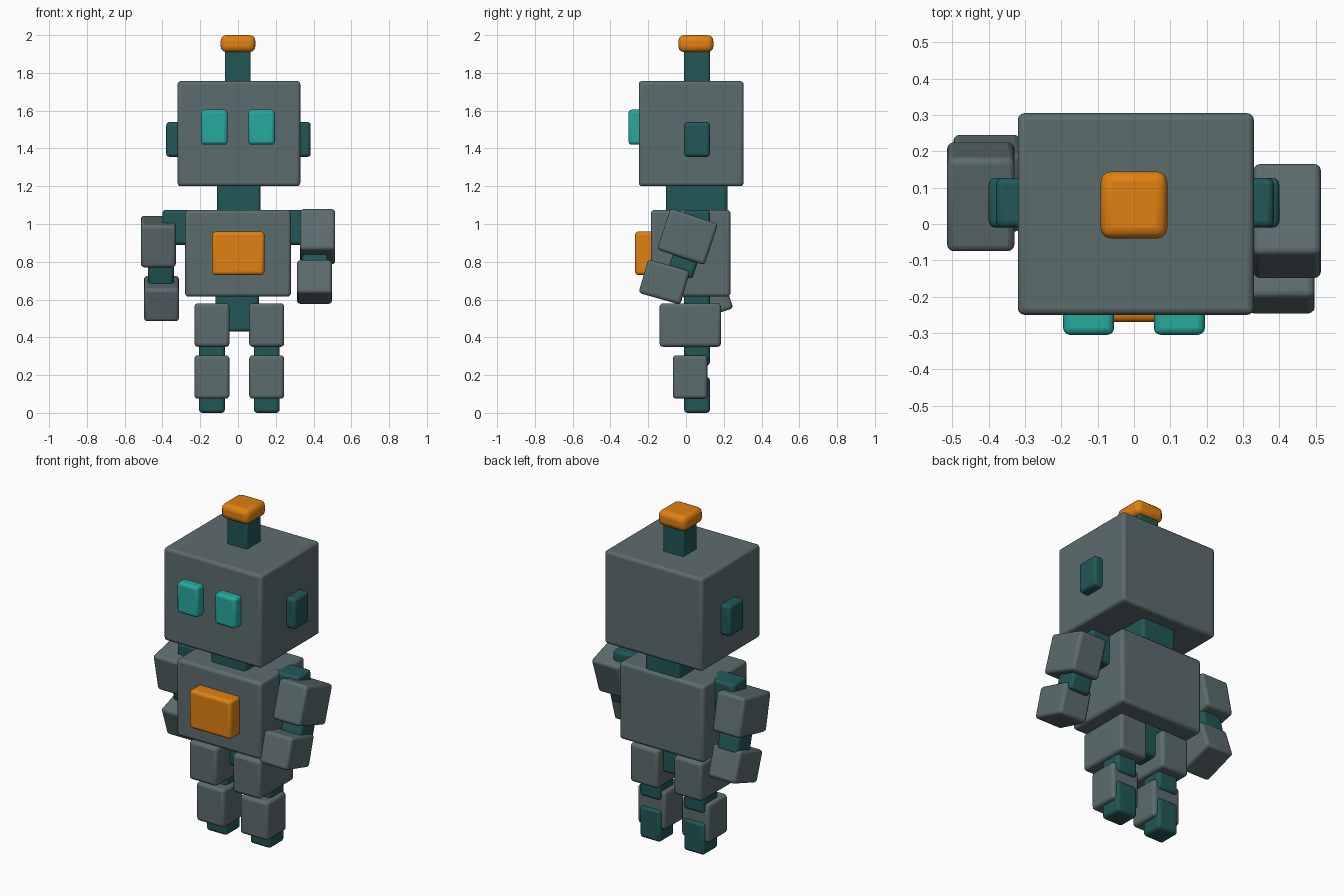
import bpy
import math

if "Cube" in bpy.data.objects:
    bpy.data.objects.remove(bpy.data.objects["Cube"])


def material(name, rgb):
    m = bpy.data.materials.new(name)
    m.diffuse_color = (*rgb, 1)
    m.use_nodes = True
    m.node_tree.nodes["Principled BSDF"].inputs["Base Color"].default_value = m.diffuse_color
    return m


GREY = material("slate_grey", (0.107, 0.150, 0.156))
TEAL = material("dark_teal", (0.016, 0.095, 0.095))
GLOW = material("bright_teal", (0.019, 0.400, 0.340))
ORANGE = material("orange", (0.75, 0.22, 0.006))


def block(name, x, y, z, mat, tilt=0, bevel=0.018):
    """Rounded box from (min, max) ranges, tilted about its own x axis."""
    ranges = (x, y, z)
    bpy.ops.mesh.primitive_cube_add(size=1, location=[(a + b) / 2 for a, b in ranges])
    ob = bpy.context.object
    ob.name = name
    ob.scale = [b - a for a, b in ranges]
    bpy.ops.object.transform_apply(location=False, rotation=False, scale=True)
    ob.rotation_euler.x = math.radians(tilt)
    ob.data.materials.append(mat)
    mod = ob.modifiers.new("rounded_edges", "BEVEL")
    mod.width = bevel
    mod.segments = 3
    bpy.ops.object.shade_smooth_by_angle(angle=math.radians(40))
    return ob


def around(c, size):
    return (c - size / 2, c + size / 2)


ROD = (-0.01, 0.127)  # shared depth of the thin joints

# Head, neck and antenna
block("head", (-0.32, 0.33), (-0.25, 0.305), (1.2, 1.757), GREY)
block("neck", (-0.11, 0.12), (-0.105, 0.22), (1.0, 1.25), TEAL)
block("antenna_stem", (-0.07, 0.067), ROD, (1.70, 1.95), TEAL, bevel=0.012)
block("antenna_cap", (-0.092, 0.092), (-0.04, 0.145), (1.91, 2.0), ORANGE, bevel=0.03)
block("left_ear", (-0.38, -0.25), ROD, (1.355, 1.54), TEAL)
block("right_ear", (0.25, 0.385), ROD, (1.355, 1.54), TEAL)

# Torso
block("torso", (-0.28, 0.28), (-0.185, 0.235), (0.615, 1.075), GREY)
block("chest_plate", (-0.137, 0.14), (-0.27, -0.13), (0.73, 0.96), ORANGE)
block("pelvis", (-0.12, 0.11), ROD, (0.43, 0.7), TEAL)

for side, s in (("left", -1), ("right", 1)):
    # Eyes and shoulders
    block(side + "_eye", around(s * 0.125, 0.14), (-0.305, -0.2), (1.42, 1.605), GLOW)
    block(side + "_shoulder", around(s * 0.31, 0.18), ROD, (0.89, 1.075), TEAL)

    # Legs
    c = 0.007 + s * 0.145
    block(side + "_thigh", around(c, 0.185), (-0.14, 0.185), (0.35, 0.58), GREY)
    block(side + "_knee", around(c, 0.137), ROD, (0.25, 0.42), TEAL)
    block(side + "_shin", around(c, 0.185), (-0.07, 0.113), (0.075, 0.305), GREY)
    block(side + "_foot", around(c, 0.137), ROD, (0.0, 0.19), TEAL)

# Arms: (y, z, tilt) of upper arm, elbow and forearm; left swings back, right forward
poses = {
    "left": (-1, (0.075, 0.907, 12), (0.115, 0.76, 14), (0.112, 0.605, 19)),
    "right": (1, (0.008, 0.933, -18.5), (-0.01, 0.80, -18), (-0.115, 0.693, -16)),
}
for side, (s, upper, elbow, fore) in poses.items():
    for part, cx, dims, (y, z, tilt), mat in (
        ("upper_arm", 0.422, (0.185, 0.265, 0.23), upper, GREY),
        ("elbow", 0.408, (0.137, 0.137, 0.15), elbow, TEAL),
        ("forearm", 0.405, (0.185, 0.23, 0.185), fore, GREY),
    ):
        block(f"{side}_{part}", around(s * cx, dims[0]), around(y, dims[1]),
              around(z, dims[2]), mat, tilt)
